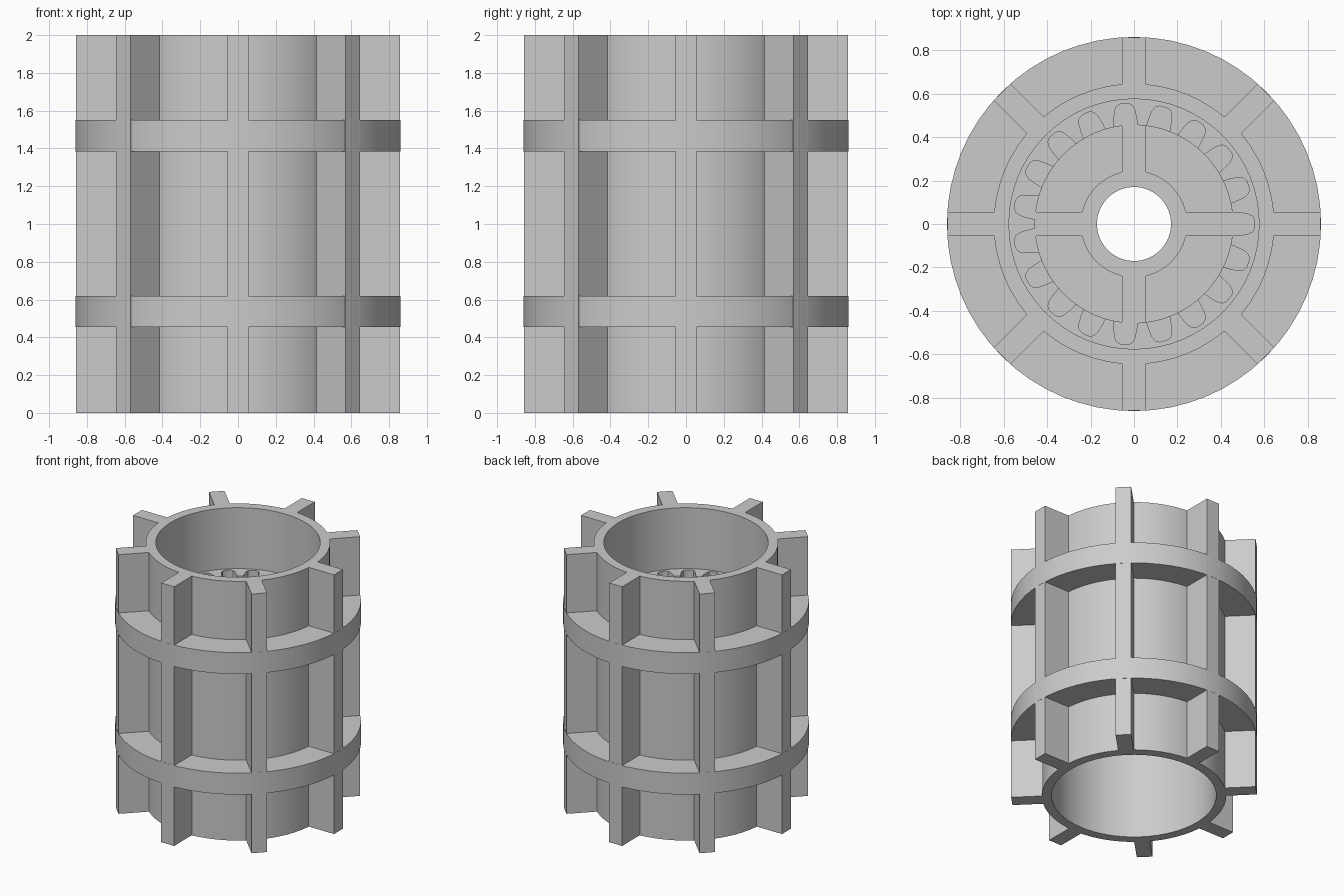
import bpy, bmesh, math

if "Cube" in bpy.data.objects:
    bpy.data.objects.remove(bpy.data.objects["Cube"])

grey = bpy.data.materials.new("plain grey")
grey.use_nodes = True
colour = (0.6, 0.6, 0.6, 1)
grey.diffuse_color = colour
grey.node_tree.nodes["Principled BSDF"].inputs["Base Color"].default_value = colour


def circle(radius, angles):
    return [(radius * math.cos(a), radius * math.sin(a)) for a in angles]


def turns(count):
    return [math.tau * i / count for i in range(count)]


def make_object(name, bm):
    bmesh.ops.recalc_face_normals(bm, faces=bm.faces)
    mesh = bpy.data.meshes.new(name)
    bm.to_mesh(mesh)
    bm.free()
    mesh.materials.append(grey)
    obj = bpy.data.objects.new(name, mesh)
    bpy.context.collection.objects.link(obj)
    bpy.ops.object.select_all(action="DESELECT")
    obj.select_set(True)
    bpy.context.view_layer.objects.active = obj
    bpy.ops.object.shade_smooth_by_angle(angle=math.radians(30))
    return obj


def sleeve(name, outer, inner, bottom, top):
    """Hollow prism between two outlines with equal point counts."""
    bm = bmesh.new()
    loops = [[bm.verts.new((x, y, z)) for x, y in outline]
             for outline, z in ((outer, bottom), (outer, top), (inner, top), (inner, bottom))]
    n = len(outer)
    for k in range(4):
        a, b = loops[k], loops[(k + 1) % 4]
        for i in range(n):
            j = (i + 1) % n
            bm.faces.new((a[i], a[j], b[j], b[i]))
    return make_object(name, bm)


def tube(name, outer, inner, bottom, top, count=64):
    return sleeve(name, circle(outer, turns(count)), circle(inner, turns(count)), bottom, top)


def radial_bars(name, count, inner, outer, half_width, bottom, top):
    for i in range(count):
        bm = bmesh.new()
        bmesh.ops.create_cube(bm, size=1)
        for v in bm.verts:
            v.co.x = outer if v.co.x > 0 else inner
            v.co.y *= 2 * half_width
            v.co.z = top if v.co.z > 0 else bottom
        bar = make_object(f"{name}_{i + 1}", bm)
        bar.rotation_euler.z = math.tau * i / count


# Outer shell with long ribs and two hoops
tube("shell", 0.645, 0.575, 0, 2)
radial_bars("rib", 8, 0.64, 0.858, 0.055, 0, 2)
for name, bottom in (("lower_hoop", 0.455), ("upper_hoop", 1.385)):
    tube(name, 0.86, 0.63, bottom, bottom + 0.165)

# Plate with rounded tooth slots
TEETH = 19
half_slot = [(0.36, 0.455), (0.32, 0.49), (0.27, 0.525), (0.2, 0.546), (0.1, 0.555)]
slot = [(-f, r) for f, r in half_slot] + [(f, r) for f, r in reversed(half_slot)]
angles, opening = [], []
for tooth in range(TEETH):
    for fraction, radius in slot:
        angle = math.tau * (tooth + fraction) / TEETH
        angles.append(angle)
        opening.append((radius * math.cos(angle), radius * math.sin(angle)))
sleeve("toothed_plate", circle(0.58, angles), opening, 1.385, 1.53)

# Stepped floor with a spoked hub
tube("slot_floor", 0.58, 0.455, 1.2, 1.385)
tube("floor", 0.58, 0.17, 1.05, 1.2)
tube("hub", 0.245, 0.17, 1.2, 1.385)
radial_bars("spoke", 4, 0.24, 0.457, 0.055, 1.2, 1.384)
